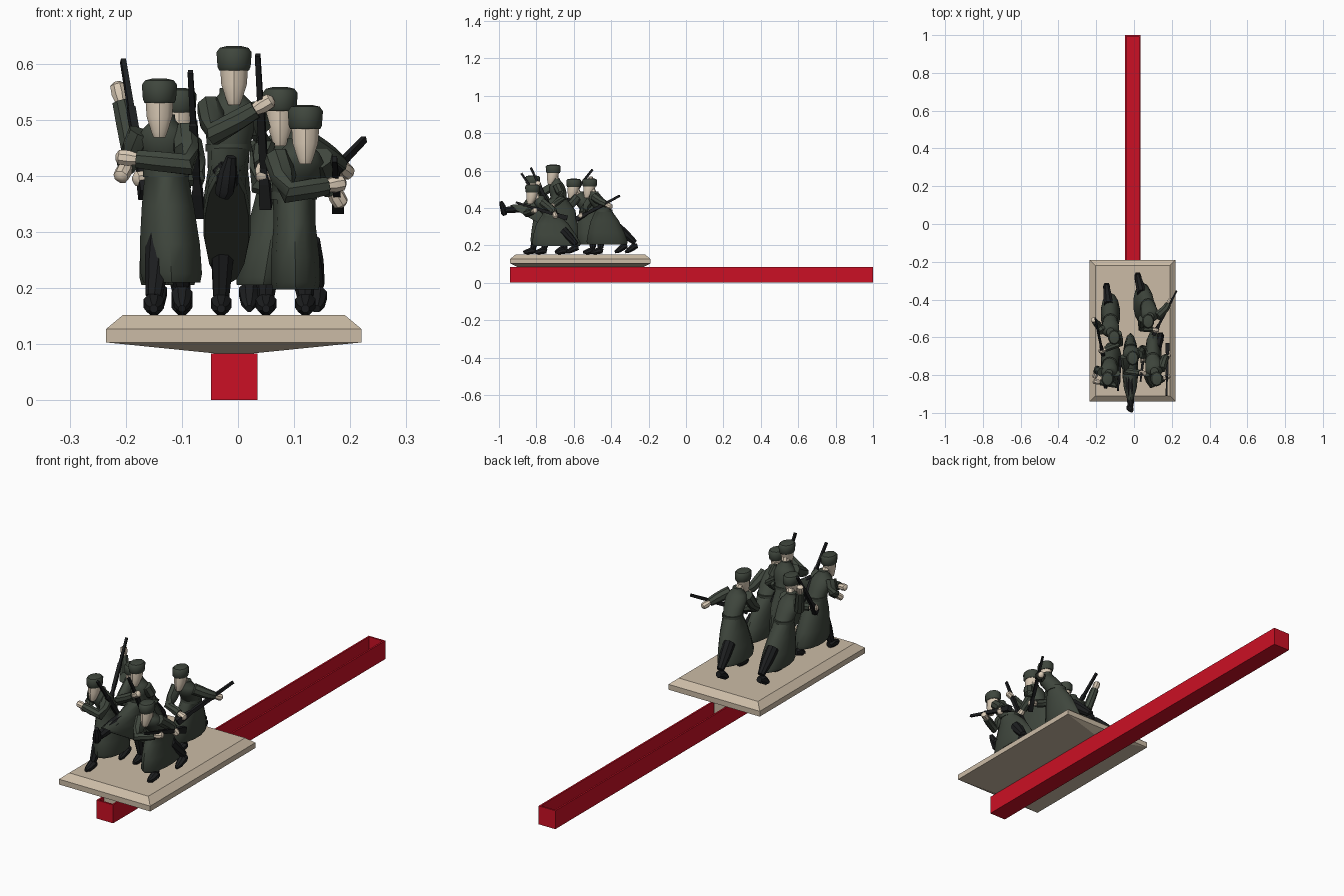
import bpy, math
from mathutils import Vector as V

if "Cube" in bpy.data.objects:
    bpy.data.objects.remove(bpy.data.objects["Cube"])


def material(name, rgb):
    m = bpy.data.materials.new(name)
    m.diffuse_color = (*rgb, 1)
    m.use_nodes = True
    m.node_tree.nodes["Principled BSDF"].inputs["Base Color"].default_value = m.diffuse_color
    return m


RED = material("red", (0.6, 0.005, 0.018))
STONE = material("stone", (0.6, 0.5, 0.38))
COAT = material("coat_green", (0.05, 0.062, 0.047))
SKIN = material("skin", (0.72, 0.61, 0.48))
BLACK = material("black", (0.012, 0.013, 0.014))


def loft(name, rings, mat, smooth=True):
    """Skin a list of equal-length point rings and cap both ends."""
    n = len(rings[0])
    verts = [p for r in rings for p in r]
    faces = [(i * n + j, i * n + (j + 1) % n, (i + 1) * n + (j + 1) % n, (i + 1) * n + j)
             for i in range(len(rings) - 1) for j in range(n)]
    faces += [tuple(range(n))[::-1], tuple(range(len(verts) - n, len(verts)))]
    me = bpy.data.meshes.new(name)
    me.from_pydata(verts, [], faces)
    me.materials.append(mat)
    ob = bpy.data.objects.new(name, me)
    bpy.context.collection.objects.link(ob)
    if smooth:
        bpy.ops.object.select_all(action='DESELECT')
        ob.select_set(True)
        bpy.context.view_layer.objects.active = ob
        bpy.ops.object.shade_smooth_by_angle(angle=math.radians(40))
    return ob


def ellipse(c, rx, ry, n=14, slope=0):
    out = []
    for k in range(n):
        a = 2 * math.pi * (k + 0.5) / n
        y = ry * math.sin(a)
        out.append(V((c[0] + rx * math.cos(a), c[1] + y, c[2] + slope * y)))
    return out


def rect(cx, cy, z, hx, hy):
    return [V((cx + sx * hx, cy + sy * hy, z)) for sx, sy in ((-1, -1), (1, -1), (1, 1), (-1, 1))]


def tube(name, pts, radii, mat, n=8, flat=1.0):
    """Sweep a round (or square) section along a path."""
    pts = [V(p) for p in pts]
    rings = []
    for i, (p, r) in enumerate(zip(pts, radii)):
        t = (pts[min(i + 1, len(pts) - 1)] - pts[max(i - 1, 0)]).normalized()
        u = t.cross(V((0, 0, 1)))
        if u.length < 0.05:
            u = V((1, 0, 0))
        u.normalize()
        v = u.cross(t)
        rings.append([p + u * (r * flat * math.cos(a)) - v * (r * math.sin(a))
                      for a in (2 * math.pi * (k + 0.5) / n for k in range(n))])
    return loft(name, rings[::-1], mat, n > 4)


# open-topped red channel
RX, RY = -0.0065, 0.03
loft("rail_channel", [rect(RX, RY, z, hx, hy) for z, hx, hy in (
    (0, 0.0415, 0.97), (0.083, 0.0415, 0.97), (0.083, 0.034, 0.962), (0.012, 0.034, 0.962))], RED, False)

# plinth with keel sitting in the channel
loft("plinth", [rect(-0.0075, -0.565, z, hx, hy) for z, hx, hy in (
    (0.03, 0.03, 0.335), (0.083, 0.03, 0.335), (0.103, 0.2275, 0.375),
    (0.127, 0.2275, 0.375), (0.152, 0.1975, 0.345))], STONE, False)


def rifle(name, tip, butt):
    tip, butt = V(tip), V(butt)
    steps = ((0, .008), (.35, .009), (.36, .012), (.68, .012), (.74, .010), (.84, .016), (1, .019))
    tube(name, [tip.lerp(butt, f) for f, r in steps], [r for f, r in steps], BLACK, 4, 0.8)


def arm(name, s, e, h):
    s, e, h = V(s), V(e), V(h)
    d = (h - e).normalized()
    tube(name + "_sleeve", [s, s.lerp(e, .6), e, e.lerp(h, .5), h - d * .02],
         [.024, .023, .021, .019, .017], COAT)
    tube(name + "_hand", [h - d * .024, h - d * .005, h + d * .012, h + d * .018],
         [.010, .015, .014, .006], SKIN)


def leg(name, hip, foot, lift=0.0):
    x, y = foot
    a = V((x, y + .012, .185 + lift))
    hip = V(hip)
    tube(name + "_leg", [hip, hip.lerp(a, .5), a], [.026, .023, .015], BLACK)
    heel = V((x, y + .026, .168 + lift))
    toe = V((x, y - .04, .163))
    tube(name + "_boot", [heel, heel.lerp(toe, .3) + V((0, 0, .006)), heel.lerp(toe, .72), toe],
         [.013, .020, .015, .007], BLACK, 8, 1.0)


def soldier(name, head, shoulder, waist, hem, arms, feet, gun):
    hx, hy, top = head
    hb = top - .042
    # fur hat, face and neck
    loft(name + "_hat", [ellipse((hx, hy, hb + dz), rx, ry, 10) for dz, rx, ry in (
        (0, .028, .035), (.006, .031, .039), (.032, .033, .040), (.040, .027, .034), (.043, .014, .018))], COAT)
    loft(name + "_face", [ellipse((hx, hy + dy, hb + dz), rx, ry, 10) for dy, dz, rx, ry in (
        (-.014, -.062, .011, .013), (-.012, -.052, .015, .019), (-.004, -.025, .024, .029),
        (0, .004, .026, .032))], SKIN)
    S, W, M = V(shoulder), V(waist), V(hem[:3])
    rx, ry, slope = hem[3:]
    tube(name + "_neck", [S, (hx, hy + .008, hb - .01)], [.018, .017], SKIN)
    # long greatcoat
    spec = [(M, rx * .93, ry * .95, slope), (M.lerp(W, .08), rx, ry, slope * .95),
            (M.lerp(W, .35), rx * .98, ry * .88, slope * .7),
            (M.lerp(W, .7), rx * .85, .3 * .045 + .7 * ry * .8, slope * .3),
            (W, .039, .043, 0), (W.lerp(S, .5), .045, .045, 0), (W.lerp(S, .85), .048, .042, 0),
            (S + V((0, 0, .008)), .038, .033, 0), (S + V((0, -.004, .024)), .022, .023, 0),
            (S + V((0, -.006, .034)), .021, .022, 0)]
    loft(name + "_coat", [ellipse(c, a, b, 14, s) for c, a, b, s in spec], COAT)
    loft(name + "_belt", [ellipse(W + V((0, 0, dz)), .042, .046) for dz in (-.007, .007)], COAT)
    for side, a in zip(("right", "left"), arms):
        arm(f"{name}_{side}", *a)
    for i, (x, y, lift) in enumerate(feet):
        hip = M.lerp(W, .5)
        leg(f"{name}_{i}", (hip.x * .5 + x * .5, hip.y * .55 + y * .45, hip.z), (x, y), lift)
    rifle(name + "_rifle", *gun)


soldier("rear_right", (.075, -.515, .557), (.085, -.485, .455), (.075, -.44, .385),
        (.045, -.42, .205, .052, .11, 0),
        [((.045, -.5, .455), (.04, -.55, .385), (.115, -.56, .36)),
         ((.122, -.49, .458), (.165, -.45, .43), (.19, -.41, .41))],
        [(.05, -.47, 0), (.02, -.285, .03)], ((.225, -.355, .465), (.105, -.585, .34)))

soldier("rear_left", (-.105, -.6, .555), (-.125, -.565, .455), (-.125, -.52, .385),
        (-.125, -.47, .205, .052, .11, 0),
        [((-.165, -.57, .46), (-.187, -.54, .44), (-.212, -.51, .55)),
         ((-.088, -.58, .458), (-.075, -.63, .40), (-.17, -.67, .395))],
        [(-.1, -.51, 0), (-.145, -.34, .03)], ((-.205, -.5, .605), (-.165, -.69, .365)))

soldier("front_left", (-.14, -.82, .572), (-.133, -.785, .475), (-.128, -.75, .405),
        (-.118, -.725, .21, .056, .105, 0),
        [((-.172, -.785, .478), (-.192, -.77, .43), (-.205, -.80, .405)),
         ((-.095, -.79, .478), (-.09, -.85, .42), (-.2, -.835, .432))],
        [(-.15, -.83, 0), (-.1, -.66, .02)], ((-.085, -.88, .585), (-.07, -.71, .33)))

soldier("front_right", (.12, -.82, .525), (.108, -.775, .432), (.1, -.725, .365),
        (.103, -.69, .197, .045, .13, 0),
        [((.07, -.79, .432), (.09, -.85, .37), (.175, -.81, .385)),
         ((.145, -.77, .432), (.163, -.71, .385), (.178, -.70, .36))],
        [(.12, -.77, 0), (.14, -.60, .02)], ((.172, -.91, .43), (.178, -.635, .345)))

soldier("centre", (-.007, -.71, .63), (-.012, -.69, .522), (-.017, -.68, .45),
        (-.02, -.765, .305, .043, .18, -.58),
        [((-.05, -.70, .522), (-.042, -.78, .475), (.048, -.79, .528)),
         ((.024, -.69, .522), (.045, -.66, .455), (.045, -.72, .405))],
        [(-.03, -.66, 0)], ((.035, -.83, .615), (.05, -.70, .345)))

# kicked-out leg of the centre figure
tube("centre_raised_leg", [(-.02, -.74, .40), (-.02, -.86, .40), (-.018, -.965, .388)], [.03, .026, .017], BLACK)
tube("centre_raised_boot", [(-.028, -.968, .364), (-.024, -.972, .374), (-.017, -.980, .408), (-.012, -.990, .434)],
     [.013, .018, .016, .009], BLACK)
